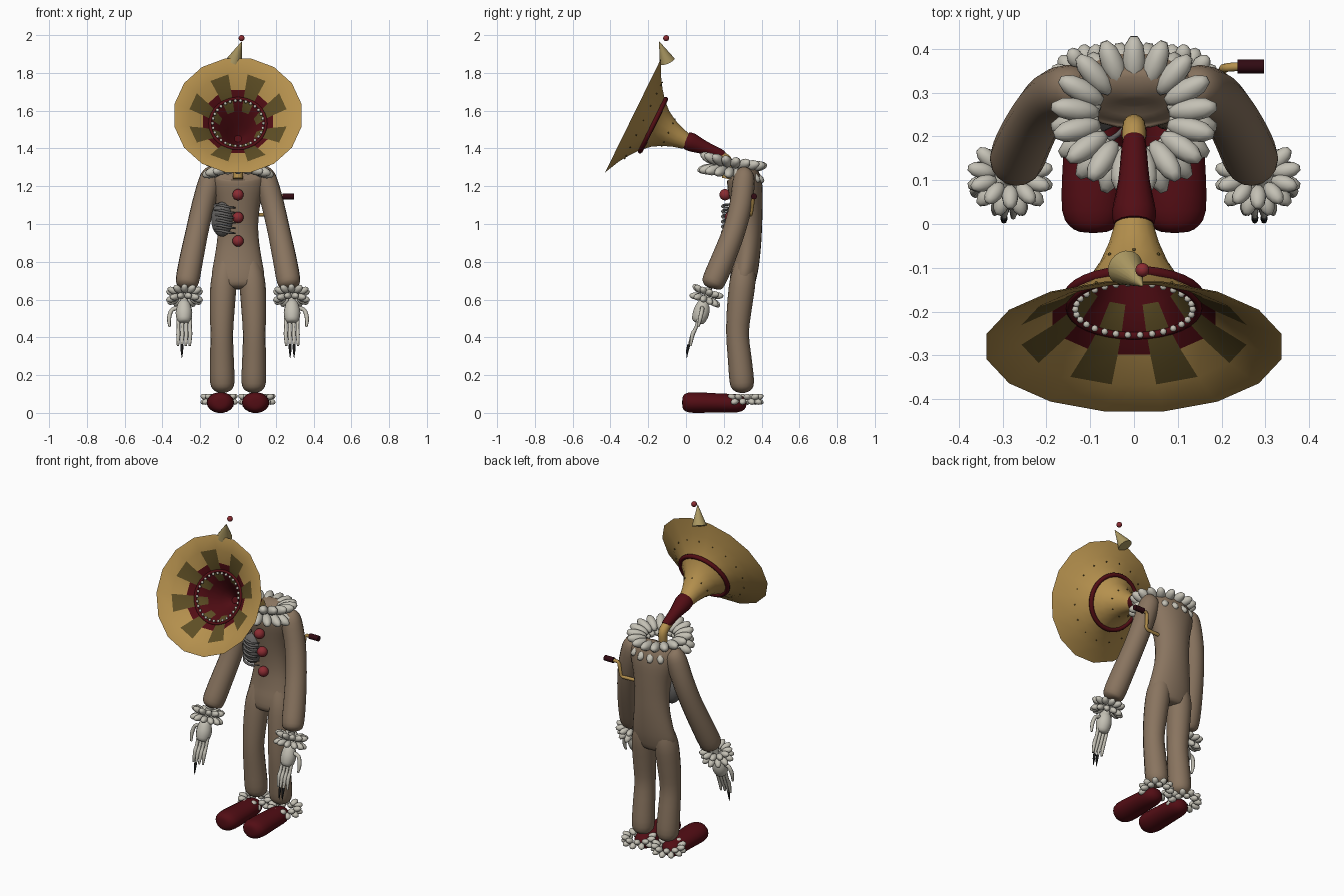
import bpy, bmesh, math
from mathutils import Vector, Matrix

if "Cube" in bpy.data.objects:
    bpy.data.objects.remove(bpy.data.objects["Cube"])

def material(name, rgb):
    m = bpy.data.materials.new(name)
    m.diffuse_color = (*rgb, 1)
    m.use_nodes = True
    m.node_tree.nodes["Principled BSDF"].inputs["Base Color"].default_value = m.diffuse_color
    return m

BROWN = material("brown_cloth", (0.25, 0.175, 0.115))
WHITE = material("off_white", (0.55, 0.53, 0.46))
GOLD = material("brass", (0.46, 0.28, 0.075))
OLIVE = material("dark_olive", (0.11, 0.075, 0.018))
MAROON = material("maroon", (0.085, 0.004, 0.007))
RED = material("button_red", (0.26, 0.025, 0.032))
KHAKI = material("khaki", (0.40, 0.31, 0.12))
GREY = material("grey", (0.13, 0.125, 0.12))
DARK = material("dark_maroon", (0.03, 0.003, 0.006))
BLACK = material("black", (0.01, 0.01, 0.01))

def finish(name, bm, mats, angle=60):
    bmesh.ops.recalc_face_normals(bm, faces=bm.faces)
    for f in bm.faces:
        f.smooth = True
    me = bpy.data.meshes.new(name)
    bm.to_mesh(me)
    bm.free()
    for m in mats:
        me.materials.append(m)
    me.set_sharp_from_angle(angle=math.radians(angle))
    ob = bpy.data.objects.new(name, me)
    bpy.context.collection.objects.link(ob)
    return ob

def loft(bm, rings):
    """Skin closed rings of points; returns faces as rows of segments."""
    vs = [[bm.verts.new(p) for p in r] for r in rings]
    n = len(vs[0])
    rows = [[bm.faces.new((a[i], a[(i + 1) % n], b[(i + 1) % n], b[i])) for i in range(n)]
            for a, b in zip(vs, vs[1:])]
    bm.faces.new(vs[0])
    return rows, bm.faces.new(vs[-1])

def spline(pts, steps):
    """Catmull-Rom through tuples of any length."""
    if steps == 1:
        return pts
    out = []
    for i in range(len(pts) - 1):
        a, b, c, d = pts[max(i - 1, 0)], pts[i], pts[i + 1], pts[min(i + 2, len(pts) - 1)]
        for k in range(steps):
            t = k / steps
            out.append([0.5 * (2 * q + (r - p) * t + (2 * p - 5 * q + 4 * r - s) * t * t
                        + (3 * q - p - 3 * r + s) * t ** 3) for p, q, r, s in zip(a, b, c, d)])
    return out + [list(pts[-1])]

def add_tube(bm, pts, ref=(1, 0, 0), seg=14, steps=3):
    """Tube through (x, y, z, radius[, second radius])."""
    pts = spline(pts, steps)
    pos = [Vector(p[:3]) for p in pts]
    rings = []
    for i, p in enumerate(pts):
        t = (pos[min(i + 1, len(pos) - 1)] - pos[max(i - 1, 0)]).normalized()
        v = t.cross(Vector(ref)).normalized()
        u = v.cross(t)
        ru, rv = max(p[3], 0.001), max(p[-1], 0.001)
        rings.append([pos[i] + u * ru * math.cos(a) + v * rv * math.sin(a)
                      for a in (2 * math.pi * k / seg for k in range(seg))])
    loft(bm, rings)

def tube(name, pts, mat, **kw):
    bm = bmesh.new()
    add_tube(bm, pts, **kw)
    return finish(name, bm, [mat])

def add_blob(bm, matrix, u=14, v=9):
    bmesh.ops.create_uvsphere(bm, u_segments=u, v_segments=v, radius=1, matrix=matrix)

def blob(name, loc, size, mat):
    bm = bmesh.new()
    add_blob(bm, Matrix.LocRotScale(Vector(loc), None, Vector(size)), 18, 12)
    return finish(name, bm, [mat])

def ruffle(name, loc, radius, n, size, tilt=0.0, lift=0.02, depth=1.0):
    """Ring of radial lumps, alternately pitched up and down."""
    bm = bmesh.new()
    base = Matrix.Translation(loc) @ Matrix.Rotation(tilt, 4, 'X')
    for i in range(n):
        for tier in (-1, 1):
            a = 2 * math.pi * (i + 0.25 * tier) / n
            pos = Vector((radius * math.cos(a), radius * depth * math.sin(a), tier * lift))
            rot = Matrix.Rotation(a, 4, 'Z') @ Matrix.Rotation(-tier * 0.3, 4, 'Y')
            add_blob(bm, base @ Matrix.Translation(pos) @ rot @ Matrix.Diagonal((*size, 1)), 10, 7)
    return finish(name, bm, [WHITE])

# Torso
tube("torso", [(0, y, z, rx, ry) for z, rx, y, ry in (
    (0.655, 0.03, 0.292, 0.02), (0.67, 0.12, 0.294, 0.06), (0.73, 0.138, 0.305, 0.07),
    (0.8, 0.128, 0.318, 0.07), (0.9, 0.112, 0.328, 0.07), (1.0, 0.107, 0.328, 0.075),
    (1.1, 0.117, 0.322, 0.084), (1.2, 0.142, 0.312, 0.092), (1.26, 0.145, 0.30, 0.085),
    (1.285, 0.11, 0.285, 0.065), (1.29, 0.01, 0.28, 0.01))], BROWN, seg=24)
for z, y in ((1.155, 0.207), (1.035, 0.235), (0.91, 0.245)):
    blob("button", (0, y, z), (0.03,) * 3, RED)

# Chest opening with ribs
blob("chest_pouch", (-0.085, 0.26, 1.025), (0.058, 0.05, 0.092), GREY)
bm = bmesh.new()
for i in range(6):
    z = 0.955 + i * 0.027
    add_tube(bm, [(-0.125, 0.235, z + 0.012, 0.005), (-0.095, 0.2, z + 0.01, 0.007),
                  (-0.05, 0.195, z, 0.007), (-0.015, 0.23, z - 0.004, 0.004)], ref=(0, 0, 1), seg=7)
finish("ribs", bm, [GREY])

# Limbs, cuffs, hands and shoes on both sides
for s, side in ((-1, "left"), (1, "right")):
    def sx(pts):
        return [(s * p[0], *p[1:]) for p in pts]
    tube(side + "_leg", sx([(0.083, 0.297, 0.105, 0.01), (0.083, 0.297, 0.12, 0.045),
        (0.083, 0.296, 0.16, 0.064), (0.085, 0.285, 0.28, 0.063), (0.086, 0.273, 0.42, 0.06),
        (0.083, 0.283, 0.56, 0.066), (0.075, 0.30, 0.7, 0.068), (0.06, 0.31, 0.8, 0.05)]), BROWN, seg=16)
    tube(side + "_arm", sx([(0.13, 0.312, 1.295, 0.01), (0.138, 0.31, 1.28, 0.04),
        (0.15, 0.306, 1.23, 0.058), (0.185, 0.29, 1.1, 0.06), (0.217, 0.253, 0.96, 0.06),
        (0.248, 0.195, 0.81, 0.063), (0.268, 0.148, 0.7, 0.062), (0.274, 0.135, 0.67, 0.045),
        (0.275, 0.132, 0.66, 0.008)]), BROWN, seg=16)
    tube(side + "_shoe", sx([(0.093, -0.02, 0.055, 0.01, 0.01), (0.093, -0.012, 0.055, 0.045, 0.04),
        (0.093, 0.03, 0.055, 0.071, 0.055), (0.093, 0.15, 0.053, 0.069, 0.052),
        (0.093, 0.27, 0.05, 0.06, 0.048), (0.093, 0.31, 0.05, 0.035, 0.03),
        (0.093, 0.32, 0.05, 0.008, 0.008)]), MAROON, seg=18)
    ruffle(side + "_ankle_ruffle", (s * 0.1, 0.312, 0.072), 0.075, 10, (0.026, 0.019, 0.016), 0, 0.012)
    ruffle(side + "_cuff", (s * 0.283, 0.108, 0.62), 0.066, 11, (0.034, 0.019, 0.018), -0.35, 0.02, 0.85)
    # Hand
    bm = bmesh.new()
    add_tube(bm, sx([(0.278, 0.12, 0.66, 0.02), (0.285, 0.105, 0.6, 0.018), (0.286, 0.092, 0.575, 0.034, 0.022),
        (0.286, 0.08, 0.53, 0.044, 0.026), (0.286, 0.064, 0.485, 0.034, 0.02), (0.286, 0.06, 0.475, 0.01)]))
    add_tube(bm, sx([(0.315, 0.085, 0.555, 0.012), (0.35, 0.085, 0.545, 0.011),
        (0.365, 0.075, 0.5, 0.011), (0.362, 0.065, 0.455, 0.006)]), ref=(0, 1, 0), seg=8)
    tips = []
    for i in range(4):
        x = 0.253 + i * 0.021
        y = 0.012 + 0.008 * abs(i - 1.5)
        tips.append((x + 0.002, y, 0.362))
        add_tube(bm, sx([(x, 0.07, 0.505, 0.01), (x, 0.052, 0.45, 0.009), (x, 0.035, 0.415, 0.011),
                         (x + 0.002, y, 0.355, 0.006)]), seg=8)
    finish(side + "_hand", bm, [WHITE])
    for x, y, z in tips[1:3] if s > 0 else tips[2:3]:
        tube(side + "_claw", sx([(x, y, z, 0.008), (x, y - 0.008, z - 0.03, 0.007),
                                 (x, y - 0.012, z - 0.072, 0.001)]), BLACK, seg=8)

# Collar
ruffle("collar", (0, 0.245, 1.298), 0.135, 17, (0.06, 0.027, 0.027), -0.17, 0.028, 0.93)

# Neck
tube("neck_pipe", [(0, 0.215, 1.24, 0.026), (0, 0.225, 1.31, 0.026), (0, 0.21, 1.345, 0.027),
                   (0, 0.16, 1.372, 0.026)], GOLD)
tube("neck_sleeve", [(0, 0.195, 1.362, 0.024), (0, 0.18, 1.37, 0.028), (0, 0.1, 1.403, 0.036),
                     (0, 0.03, 1.432, 0.05), (0, 0.0, 1.445, 0.046)], MAROON)

# Horn head: turned about a tilted axis
C, X = Vector((0, -0.28, 1.575)), Vector((1, 0, 0))
U, D = Vector((0, 0.441, 0.897)), Vector((0, 0.897, -0.441))

def horn_point(r, t, a):
    return C + X * r * math.cos(a) + U * r * math.sin(a) + D * t

SEG = 16
outer = [(0.043, 0.315), (0.058, 0.26), (0.078, 0.21), (0.108, 0.16), (0.15, 0.115),
         (0.2, 0.077), (0.258, 0.04), (0.343, 0)]
inner = [(0.335, 0.0), (0.262, 0.03), (0.19, 0.072), (0.142, 0.108), (0.1, 0.155), (0.06, 0.23), (0.02, 0.28)]
bm = bmesh.new()
rows, cap = loft(bm, [[horn_point(r, t, 2 * math.pi * (k - 0.5) / SEG) for k in range(SEG)]
                      for r, t in outer + inner])
first = len(outer)
for j, row in enumerate(rows[first:]):
    for k, f in enumerate(row):          # alternate wedges make the painted rays
        odd = k % 2
        f.material_index = (0, odd, 1 if odd else 2, 1 if odd else 2, 2, 2)[j]
cap.material_index = 2
finish("horn", bm, [GOLD, OLIVE, MAROON], 50)

def horn_ring(name, r, t, thick, mat, n=32):
    bm = bmesh.new()
    vs = [[bm.verts.new(horn_point(r + thick * math.cos(b), t + thick * math.sin(b), 2 * math.pi * i / n))
           for b in (math.pi * j / 4 for j in range(8))] for i in range(n)]
    for i in range(n):
        for j in range(8):
            k, m = (i + 1) % n, (j + 1) % 8
            bm.faces.new((vs[i][j], vs[k][j], vs[k][m], vs[i][m]))
    finish(name, bm, [mat])

horn_ring("horn_band", 0.153, 0.117, 0.013, MAROON)
horn_ring("gum_ring", 0.148, 0.1, 0.009, MAROON)

def horn_studs(name, r, t, n, size, mat):
    bm = bmesh.new()
    for i in range(n):
        p = horn_point(r, t, 2 * math.pi * i / n)
        add_blob(bm, Matrix.LocRotScale(p, None, Vector((size,) * 3)), 7, 5)
    finish(name, bm, [mat])

horn_studs("teeth", 0.134, 0.095, 30, 0.0085, WHITE)
horn_studs("rivets", 0.225, 0.061, 16, 0.004, OLIVE)
horn_studs("throat_rivets", 0.079, 0.208, 8, 0.004, OLIVE)

# Party hat with pompom
tube("hat", [(-0.02, -0.1, 1.862, 0.042), (0.02, -0.142, 1.966, 0.001)], KHAKI, steps=1, seg=20)
blob("hat_pompom", (0.019, -0.105, 1.984), (0.016,) * 3, RED)

# Wind-up crank
tube("crank", [(0.09, 0.335, 1.05, 0.01), (0.19, 0.342, 1.05, 0.01), (0.2, 0.345, 1.06, 0.01),
               (0.205, 0.356, 1.135, 0.01), (0.215, 0.358, 1.145, 0.01), (0.245, 0.36, 1.146, 0.01)],
     GOLD, ref=(0, 1, 0), steps=1, seg=10)
tube("crank_handle", [(0.236, 0.36, 1.146, 0.016), (0.297, 0.36, 1.146, 0.016)], DARK,
     ref=(0, 1, 0), steps=1, seg=12)
